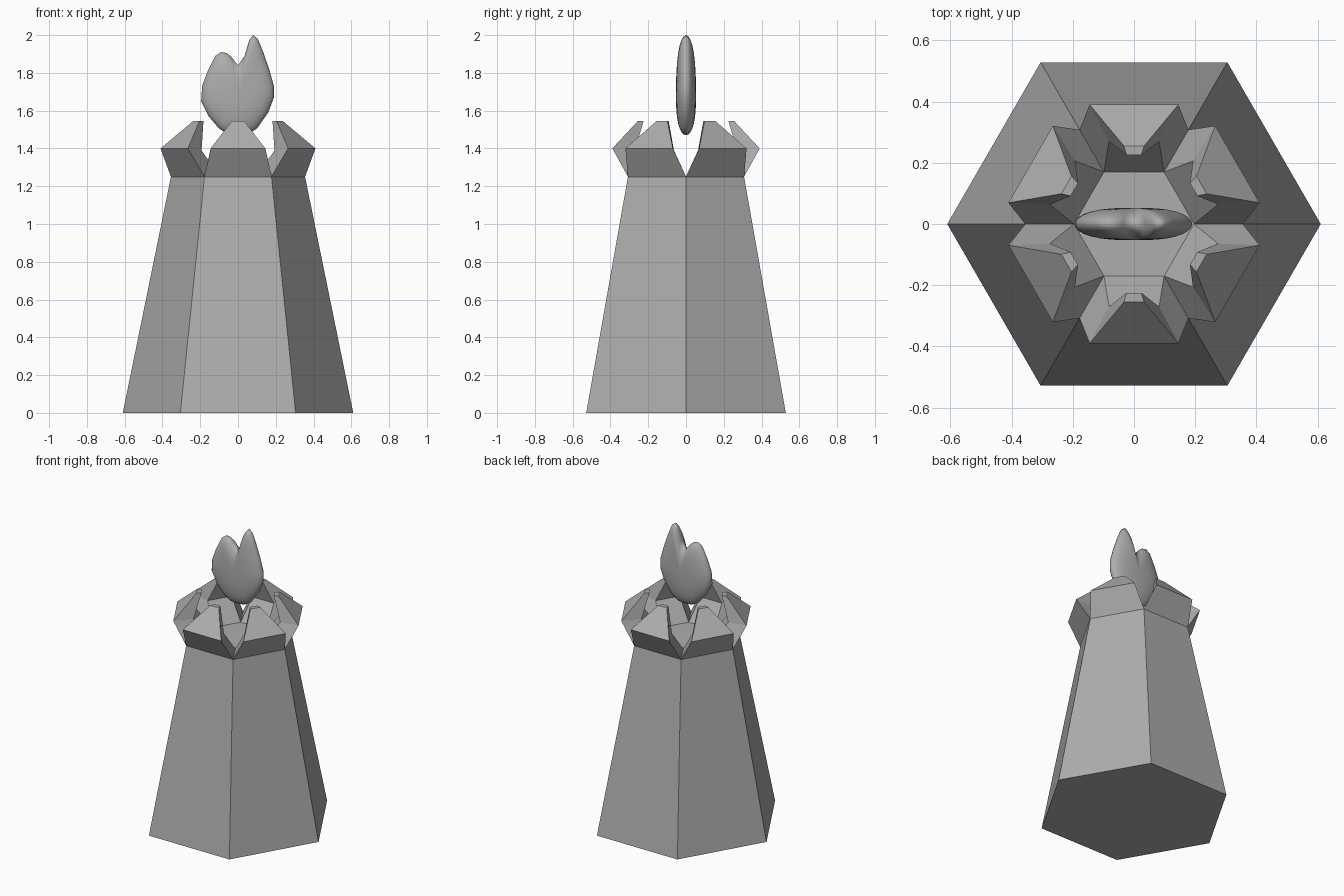
import bpy, bmesh, math
from mathutils import Matrix, Vector

cube = bpy.data.objects.get("Cube")
if cube:
    bpy.data.objects.remove(cube, do_unlink=True)

stone = bpy.data.materials.new("mid_grey")
stone.use_nodes = True
GREY = (0.42, 0.42, 0.42, 1)
stone.diffuse_color = GREY
stone.node_tree.nodes["Principled BSDF"].inputs["Base Color"].default_value = GREY


def finish(name, bm):
    bmesh.ops.recalc_face_normals(bm, faces=bm.faces)
    mesh = bpy.data.meshes.new(name)
    bm.to_mesh(mesh)
    bm.free()
    mesh.materials.append(stone)
    ob = bpy.data.objects.new(name, mesh)
    bpy.context.collection.objects.link(ob)


# Tapered six-sided pedestal with corners on the x axis
BASE_R, TOP_R, TOP_Z = 0.61, 0.355, 1.25
bm = bmesh.new()
corners = [Vector((math.cos(i * math.pi / 3), math.sin(i * math.pi / 3), 0)) for i in range(6)]
bottom = [bm.verts.new(c * BASE_R) for c in corners]
top = [bm.verts.new(c * TOP_R + Vector((0, 0, TOP_Z))) for c in corners]
bm.faces.new(bottom)
bm.faces.new(top)
for i in range(6):
    j = (i + 1) % 6
    bm.faces.new((bottom[i], bottom[j], top[j], top[i]))
finish("pedestal", bm)

# Petal section, as (half width, distance from axis, height): up the outside, down the inside
SECTION = [(0.178, 0.307, 1.25), (0.145, 0.39, 1.4), (0.033, 0.255, 1.545),
           (0.024, 0.225, 1.545), (0.082, 0.27, 1.39), (0.098, 0.17, 1.25)]
for i in range(6):
    turn = Matrix.Rotation(i * math.pi / 3, 3, 'Z')
    bm = bmesh.new()
    left = [bm.verts.new(turn @ Vector((w, -r, z))) for w, r, z in SECTION]
    right = [bm.verts.new(turn @ Vector((-w, -r, z))) for w, r, z in SECTION]
    for a in range(5):
        bm.faces.new((left[a], left[a + 1], right[a + 1], right[a]))
    for side in (left, right):
        for a, b in ((0, 5), (1, 4)):
            bm.faces.new((side[a], side[a + 1], side[b - 1], side[b]))
    finish(f"petal_{i + 1}", bm)

# Two-tipped flame outline, (x, z)
OUTLINE = [(0, 1.47), (0.05, 1.475), (0.1, 1.505), (0.16, 1.59), (0.19, 1.67), (0.19, 1.73),
           (0.165, 1.82), (0.13, 1.92), (0.105, 1.98), (0.08, 2.0), (0.06, 1.975),
           (0.035, 1.89), (0, 1.84), (-0.035, 1.885), (-0.06, 1.905), (-0.09, 1.91),
           (-0.12, 1.89), (-0.16, 1.81), (-0.19, 1.73), (-0.195, 1.65), (-0.155, 1.57),
           (-0.1, 1.505), (-0.05, 1.475)]
MID_Z, DEPTH, RINGS = 1.68, 0.053, 8

# Flattened flame, swelling from the outline to the middle on both sides
bm = bmesh.new()
rings = []
for k in range(1 - RINGS, RINGS):
    angle = k / RINGS * math.pi / 2
    s = math.cos(angle)
    y = math.copysign(DEPTH * math.sqrt(1 - s ** 2.7), angle)
    rings.append([bm.verts.new((x * s, y, MID_Z + (z - MID_Z) * s)) for x, z in OUTLINE])
n = len(OUTLINE)
for a, b in zip(rings, rings[1:]):
    for j in range(n):
        bm.faces.new((a[j], a[(j + 1) % n], b[(j + 1) % n], b[j]))
for ring, y in ((rings[0], -DEPTH), (rings[-1], DEPTH)):
    tip = bm.verts.new((0, y, MID_Z))
    for j in range(n):
        bm.faces.new((ring[j], ring[(j + 1) % n], tip))
for f in bm.faces:
    f.smooth = True
finish("flame", bm)
